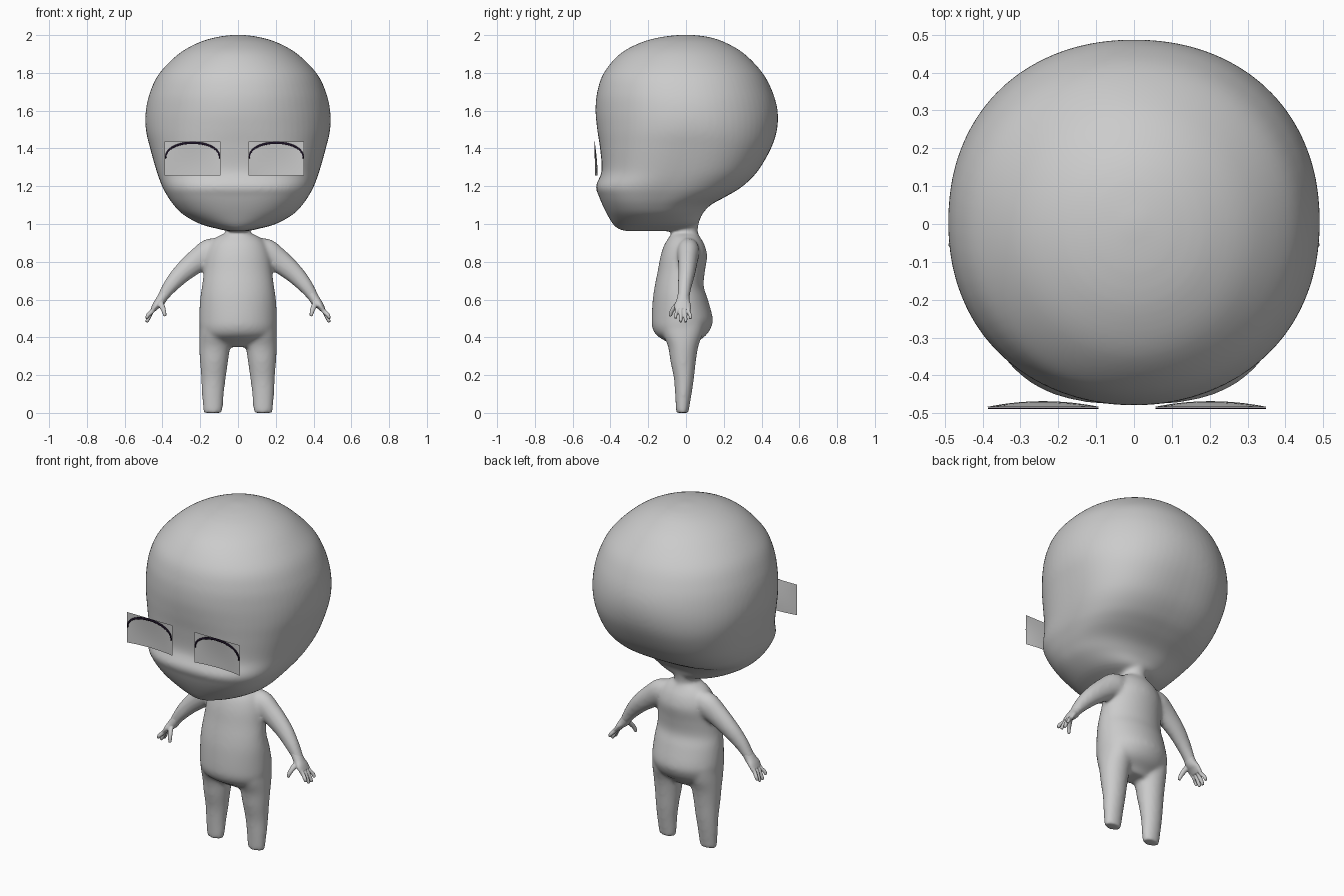
import bpy, bmesh, math
from mathutils import Vector

cube = bpy.data.objects.get("Cube")
if cube:
    bpy.data.objects.remove(cube)


def material(name, rgb):
    m = bpy.data.materials.new(name)
    m.use_nodes = True
    m.diffuse_color = (*rgb, 1)
    m.node_tree.nodes["Principled BSDF"].inputs["Base Color"].default_value = (*rgb, 1)
    return m


SKIN = material("plain grey", (0.6, 0.6, 0.6))
LASH = material("dark violet", (0.012, 0.006, 0.02))


def spline(rows, steps):
    """Catmull-Rom interpolation through rows of numbers."""
    rows = [Vector(r) for r in rows]
    out = []
    for i in range(len(rows) - 1):
        a, b, c, d = (rows[max(0, min(len(rows) - 1, i + k))] for k in (-1, 0, 1, 2))
        for s in range(steps):
            t = s / steps
            out.append(0.5 * (2 * b + (c - a) * t + (2 * a - 5 * b + 4 * c - d) * t ** 2
                              + (3 * b - a - 3 * c + d) * t ** 3))
    return out + [rows[-1]]


def bend(v, n):
    """Squares off a sine or cosine; n = 2 keeps the ellipse."""
    return math.copysign(abs(v) ** (2 / n), v)


def loft(bm, rows, upright=True, seg=40, steps=5):
    """Skin rings given as x, y, z, radius across, radius in y, squareness."""
    rows = spline(rows, steps)
    loops = []
    for i, (x, y, z, a, b, n) in enumerate(rows):
        side = Vector((1, 0, 0))
        if not upright:
            p, q = rows[max(i - 1, 0)], rows[min(i + 1, len(rows) - 1)]
            side = Vector((0, 1, 0)).cross(Vector(q[:3]) - Vector(p[:3])).normalized()
        loops.append([bm.verts.new(Vector((x, y, z)) + side * a * bend(math.cos(t), n)
                                   + Vector((0, b * bend(math.sin(t), n), 0)))
                      for t in (2 * math.pi * (k + .5) / seg for k in range(seg))])
    for lo, hi in zip(loops, loops[1:]):
        for k in range(seg):
            n = (k + 1) % seg
            bm.faces.new((lo[k], lo[n], hi[n], hi[k]))
    bm.faces.new(loops[0][::-1])
    bm.faces.new(loops[-1])


def limb(bm, s, rows, seg=40, upright=False):
    """Round limb, mirrored by the sign s."""
    loft(bm, [(s * x, y, z, a, b, 2) for x, y, z, a, b in rows], upright, seg)


def stack(bm, rows, seg=40):
    """Upright loft from rows of z, half width, front y, back y, squareness."""
    loft(bm, [(0, (f + b) / 2, z, w, (b - f) / 2, n) for z, w, f, b, n in rows], seg=seg)


def finish(bm, name, mat, voxel=0, smooth=0):
    bmesh.ops.recalc_face_normals(bm, faces=bm.faces[:])
    mesh = bpy.data.meshes.new(name)
    bm.to_mesh(mesh)
    bm.free()
    ob = bpy.data.objects.new(name, mesh)
    bpy.context.collection.objects.link(ob)
    mesh.materials.append(mat)
    mesh.shade_smooth()
    if voxel:
        r = ob.modifiers.new("blend", "REMESH")
        r.mode, r.voxel_size, r.use_smooth_shade = "VOXEL", voxel, True
        s = ob.modifiers.new("soften", "SMOOTH")
        s.factor, s.iterations = 0.5, smooth
    return ob


# Head, neck, torso, arms and legs blended into one skin
body = bmesh.new()
stack(body, [  # head
    (.962, .05, -.32, -.05, 2), (.975, .11, -.36, 0, 2), (1.0, .20, -.387, .06, 2.1),
    (1.05, .29, -.417, .085, 2.3), (1.1, .34, -.442, .13, 2.5), (1.15, .375, -.462, .22, 2.7),
    (1.2, .402, -.477, .30, 2.7), (1.28, .431, -.447, .38, 2.6), (1.4, .465, -.455, .45, 2.4),
    (1.5, .488, -.47, .482, 2.2), (1.6, .488, -.479, .485, 2.1), (1.7, .465, -.47, .458, 2.1),
    (1.8, .415, -.435, .405, 2.1), (1.9, .315, -.35, .31, 2), (1.96, .21, -.24, .21, 2),
    (1.99, .11, -.13, .12, 2), (2.002, .02, -.02, .02, 2)], seg=72)
stack(body, [  # neck
    (.86, .09, -.09, .07, 2), (.94, .068, -.078, .062, 2), (.98, .065, -.08, .064, 2),
    (1.04, .085, -.11, .08, 2), (1.12, .15, -.2, .13, 2)])
stack(body, [  # torso
    (.35, .11, -.065, .04, 2), (.375, .15, -.10, .06, 2), (.41, .19, -.155, .105, 2),
    (.45, .203, -.178, .132, 2), (.5, .206, -.182, .142, 2), (.6, .201, -.176, .116, 2),
    (.67, .191, -.166, .094, 2), (.75, .181, -.15, .10, 2), (.83, .172, -.135, .112, 2),
    (.89, .15, -.115, .098, 2), (.93, .115, -.09, .075, 2), (.955, .06, -.075, .06, 2)])
for s in (1, -1):
    limb(body, s, [  # leg
        (.115, -.018, .5, .085, .12), (.12, -.017, .42, .085, .105),
        (.124, -.015, .35, .082, .08), (.127, -.015, .27, .074, .067),
        (.13, -.011, .18, .065, .053), (.133, -.014, .1, .058, .044),
        (.133, -.018, .03, .053, .036), (.133, -.019, 0, .049, .033)], upright=True)
    limb(body, s, [  # arm
        (.08, .012, .88, .05, .05), (.145, .012, .852, .072, .06), (.21, .01, .81, .064, .053),
        (.295, .004, .74, .052, .045), (.355, -.006, .675, .041, .038),
        (.393, -.012, .622, .031, .033), (.415, -.016, .585, .026, .034)])
finish(body, "body", SKIN, voxel=.01, smooth=11)

# Hands with four fingers and a thumb
for s, label in ((1, "left"), (-1, "right")):
    hand = bmesh.new()
    limb(hand, s, [
        (.385, -.012, .635, .027, .03), (.41, -.016, .595, .027, .035),
        (.432, -.018, .57, .021, .044), (.45, -.016, .545, .014, .042)], seg=24)
    for y0, y1, tip in ((-.047, -.055, .503), (-.027, -.028, .484),
                        (-.006, -.002, .483), (.014, .023, .5)):
        limb(hand, s, [
            (.438, y0, .56, .012, .010), (.458, y0, .535, .012, .0095),
            (.476, y1, tip + .015, .011, .0095), (.484, y1, tip - .003, .008, .007)], seg=12)
    limb(hand, s, [
        (.415, -.03, .59, .018, .018), (.402, -.058, .563, .015, .015),
        (.392, -.076, .537, .012, .012), (.386, -.083, .512, .008, .008)], seg=12)
    finish(hand, label + "_hand", SKIN, voxel=.0035, smooth=3)

# Eye panels, straight at the top and dished below, and the arched lash on each
HALF = .148
for cx, label in ((.2025, "left"), (-.24, "right")):
    panel = bmesh.new()
    grid = []
    for i in range(17):
        u = i / 8 - 1
        grid.append([panel.verts.new((cx + HALF * u,
                                      -.483 + .015 * (1 - u * u) * math.sin(math.pi / 2 * v),
                                      1.436 - .18 * v))
                     for v in (k / 6 for k in range(7))])
    for a, b in zip(grid, grid[1:]):
        for k in range(6):
            panel.faces.new((a[k], a[k + 1], b[k + 1], b[k]))
    finish(panel, label + "_eye_panel", SKIN)

    lash = bmesh.new()
    rim = []
    for i in range(33):
        t = math.pi * i / 32
        c, h = math.cos(t), math.sin(t) ** .85
        x, z = cx + .143 * c, 1.347 + .083 * h
        w = .003 + .003 * h
        rim.append([lash.verts.new((x + w * c * k, -.486, z + w * h * k)) for k in (-1, 1)])
    for a, b in zip(rim, rim[1:]):
        lash.faces.new((a[0], a[1], b[1], b[0]))
    ob = finish(lash, label + "_lash", LASH)
    thick = ob.modifiers.new("thickness", "SOLIDIFY")
    thick.thickness, thick.offset = .004, 0
